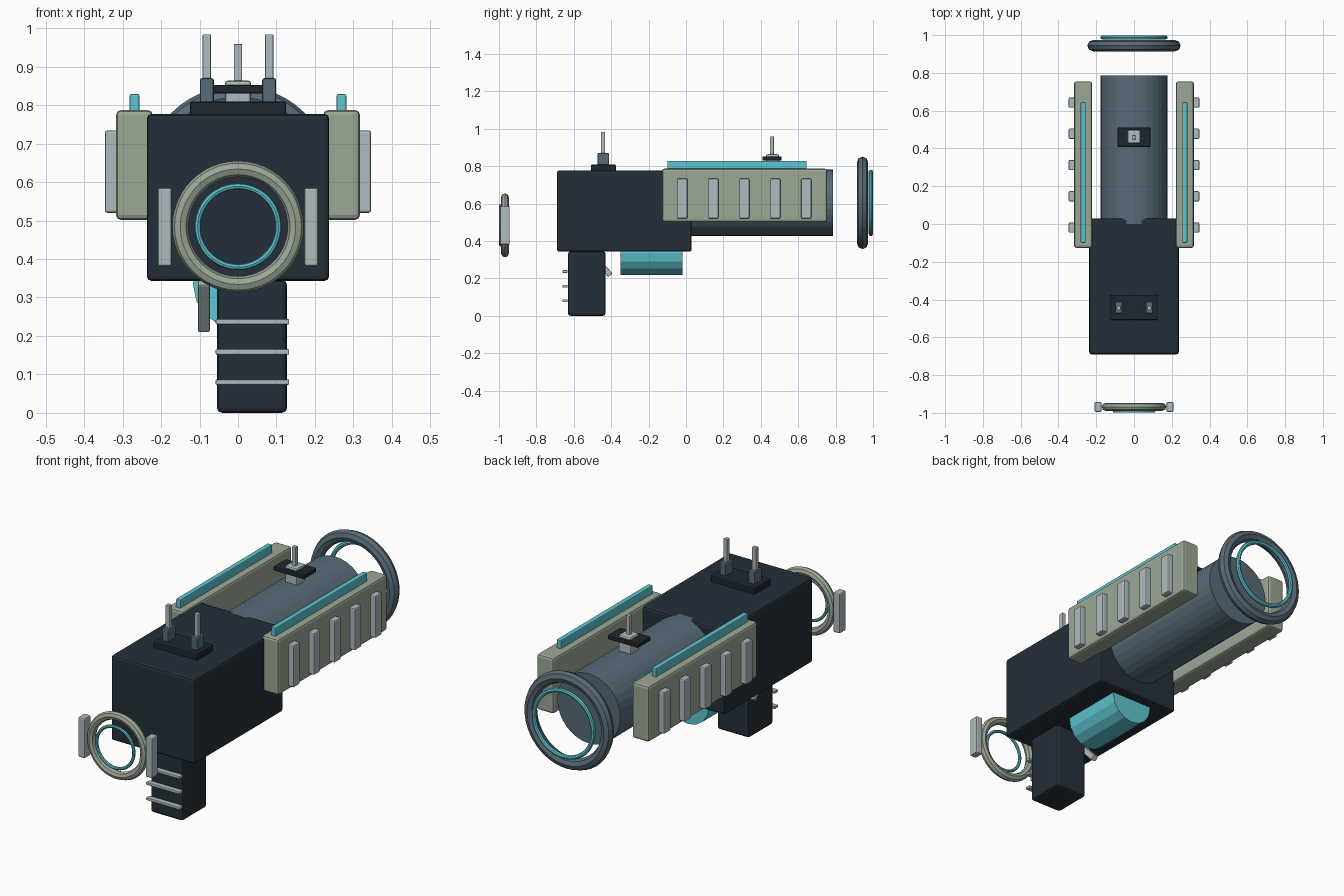
import bpy
from math import pi, radians

old = bpy.data.objects.get("Cube")
if old:
    bpy.data.objects.remove(old, do_unlink=True)


def linear(c):
    c /= 255
    return c / 12.92 if c <= 0.04045 else ((c + 0.055) / 1.055) ** 2.4


def material(name, *rgb):
    col = (*[linear(c) for c in rgb], 1)
    m = bpy.data.materials.new(name)
    m.use_nodes = True
    m.diffuse_color = col
    m.node_tree.nodes["Principled BSDF"].inputs["Base Color"].default_value = col
    return m


navy = material("dark navy", 36, 47, 57)
black = material("deep navy", 29, 38, 46)
steel = material("blue steel", 88, 107, 120)
olive = material("pale olive", 156, 168, 150)
silver = material("light silver", 176, 188, 191)
cyan = material("bright cyan", 94, 198, 209)


def finish(name, mat, bevel=0):
    ob = bpy.context.object
    ob.name = name
    ob.data.materials.append(mat)
    if bevel:
        mod = ob.modifiers.new("rounded edges", "BEVEL")
        mod.width = bevel
        mod.segments = 2
    return ob


def box(name, mat, xs, ys, zs, bevel=0.005):
    """Bevelled box spanning the given ranges."""
    spans = (xs, ys, zs)
    bpy.ops.mesh.primitive_cube_add(size=1, location=[(a + b) / 2 for a, b in spans])
    bpy.context.object.scale = [b - a for a, b in spans]
    bpy.ops.object.transform_apply(location=False, rotation=False, scale=True)
    return finish(name, mat, bevel)


def mirrored(name, mat, xs, ys, zs, bevel=0.005):
    """The same box on both sides."""
    box("left_" + name, mat, xs, ys, zs, bevel)
    box("right_" + name, mat, (-xs[1], -xs[0]), ys, zs, bevel)


def tube(name, mat, radius, ys, z, sides):
    bpy.ops.mesh.primitive_cylinder_add(
        vertices=sides, radius=radius, depth=ys[1] - ys[0],
        location=(0, sum(ys) / 2, z), rotation=(pi / 2, 0, 0))
    return finish(name, mat)


def ring(name, mat, major, minor, y, z):
    bpy.ops.mesh.primitive_torus_add(
        major_radius=major, minor_radius=minor, major_segments=48, minor_segments=8,
        location=(0, y, z), rotation=(pi / 2, 0, 0))
    finish(name, mat)
    bpy.ops.object.shade_smooth_by_angle(angle=radians(30))


# Main housing, barrel and power cell
box("body", navy, (-0.237, 0.237), (-0.69, 0.03), (0.343, 0.777), 0.012)
tube("barrel", steel, 0.178, (0, 0.785), 0.604, 32)
tube("power_cell", cyan, 0.117, (-0.35, -0.018), 0.335, 16)

# Grip with its bands, and trigger
box("grip", navy, (-0.055, 0.128), (-0.631, -0.43), (0, 0.345), 0.014)
for i in range(3):
    z = 0.08 + i * 0.0785
    box(f"grip_band_{i + 1}", silver, (-0.058, 0.133), (-0.661, -0.634),
        (z - 0.007, z + 0.007), 0.003)
trigger = box("trigger", silver, (-0.104, -0.073), (-0.482, -0.452), (0.2, 0.37), 0.005)
trigger.location = (-0.0885, -0.462, 0.28)
trigger.rotation_euler.x = radians(43)

# Side rails with ribs and light strips
mirrored("rail", olive, (0.222, 0.317), (-0.127, 0.755), (0.502, 0.787), 0.012)
mirrored("light_strip", cyan, (0.256, 0.282), (-0.1, 0.645), (0.78, 0.829))
for i in range(5):
    y = -0.019 + i * 0.1655
    mirrored(f"rib_{i + 1}", silver, (0.305, 0.346), (y - 0.027, y + 0.027), (0.52, 0.734), 0.006)

# Front sight on the housing
box("twin_sight_plate", black, (-0.125, 0.125), (-0.508, -0.375), (0.77, 0.809), 0.006)
mirrored("sight_block", steel, (0.063, 0.099), (-0.473, -0.411), (0.8, 0.87))
mirrored("sight_post", silver, (0.07, 0.092), (-0.455, -0.433), (0.86, 0.984), 0.003)

# Rear sight on the barrel
box("rear_sight_block", silver, (-0.034, 0.034), (0.427, 0.497), (0.77, 0.864), 0.008)
box("rear_sight_plate", black, (-0.087, 0.087), (0.408, 0.511), (0.83, 0.852))
box("rear_sight_post", silver, (-0.011, 0.011), (0.448, 0.47), (0.85, 0.959), 0.003)

# Floating rings at both ends
ring("front_ring", olive, 0.15, 0.021, -0.968, 0.484)
ring("front_light_ring", cyan, 0.105, 0.008, -0.991, 0.484)
mirrored("ring_bar", silver, (0.172, 0.209), (-0.994, -0.943), (0.381, 0.585), 0.006)
ring("rear_ring", steel, 0.217, 0.03, 0.944, 0.604)
ring("rear_light_ring", cyan, 0.167, 0.011, 0.988, 0.604)
